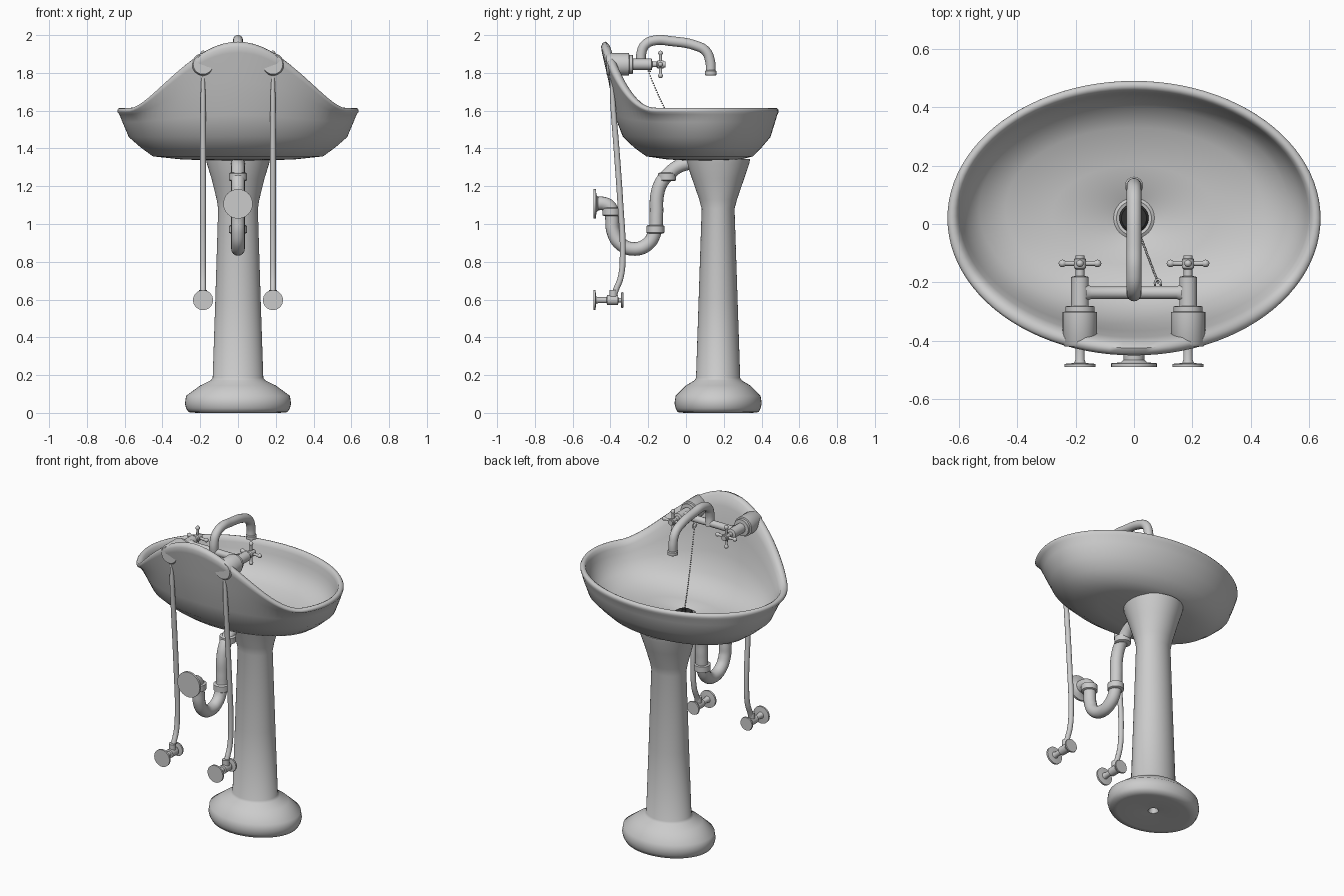
import bpy, bmesh, math
from mathutils import Vector, Matrix

if "Cube" in bpy.data.objects:
    bpy.data.objects.remove(bpy.data.objects["Cube"])


def finish(name, bm, angle=40):
    bmesh.ops.recalc_face_normals(bm, faces=bm.faces)
    me = bpy.data.meshes.new(name)
    bm.to_mesh(me)
    bm.free()
    ob = bpy.data.objects.new(name, me)
    bpy.context.collection.objects.link(ob)
    bpy.ops.object.select_all(action='DESELECT')
    ob.select_set(True)
    bpy.context.view_layer.objects.active = ob
    bpy.ops.object.shade_smooth_by_angle(angle=math.radians(angle))
    return ob


def loft(bm, rings):
    loops = [[bm.verts.new(p) for p in ring] for ring in rings]
    n = len(loops[0])
    for a, b in zip(loops, loops[1:]):
        for i in range(n):
            j = (i + 1) % n
            bm.faces.new((a[i], a[j], b[j], b[i]))
    bm.faces.new(loops[0][::-1])
    bm.faces.new(loops[-1])


def lathe(name, profile, origin=(0, 0, 0), axis=(0, 0, 1), n=32, angle=40):
    """Revolve (radius, height) or (rx, ry, height) points round an axis."""
    m = Matrix.Translation(origin) @ Vector((0, 0, 1)).rotation_difference(Vector(axis)).to_matrix().to_4x4()
    rings = []
    for p in profile:
        rx, ry, h = p if len(p) == 3 else (p[0], p[0], p[1])
        rings.append([m @ Vector((rx * math.cos(2 * math.pi * i / n), ry * math.sin(2 * math.pi * i / n), h))
                      for i in range(n)])
    bm = bmesh.new()
    loft(bm, rings)
    return finish(name, bm, angle)


def tube(name, pts, r):
    """Smooth round pipe through points; a 4th value scales the radius."""
    cu = bpy.data.curves.new(name, 'CURVE')
    cu.dimensions = '3D'
    cu.bevel_depth = r
    cu.bevel_resolution = 6
    cu.resolution_u = 8
    cu.use_fill_caps = True
    sp = cu.splines.new('BEZIER')
    sp.bezier_points.add(len(pts) - 1)
    for bp, p in zip(sp.bezier_points, pts):
        bp.co = p[:3]
        bp.handle_left_type = bp.handle_right_type = 'AUTO'
        bp.radius = p[3] if len(p) > 3 else 1
    ob = bpy.data.objects.new(name, cu)
    bpy.context.collection.objects.link(ob)
    bpy.ops.object.select_all(action='DESELECT')
    ob.select_set(True)
    bpy.context.view_layer.objects.active = ob
    bpy.ops.object.convert(target='MESH')
    bpy.ops.object.shade_smooth_by_angle(angle=math.radians(40))


def rise(phi):
    w = math.radians(66)
    return 0.35 * 0.5 * (1 + math.cos(math.pi * phi / w)) if phi < w else 0


# Basin: elliptical rings (half width, back y, front y, z, share of back rise)
basin = [(.10, .02, .2, 1.335, 0), (.30, -.10, .29, 1.342, 0), (.45, -.21, .355, 1.358, 0),
         (.515, -.275, .40, 1.405, 0), (.578, -.335, .447, 1.46, .01), (.612, -.378, .472, 1.54, .1),
         (.628, -.41, .484, 1.58, .5), (.638, -.445, .49, 1.592, .9), (.639, -.45, .49, 1.603, .96),
         (.633, -.442, .484, 1.612, .99), (.62, -.425, .472, 1.615, 1), (.607, -.405, .46, 1.608, .97),
         (.598, -.387, .452, 1.585, .87), (.588, -.366, .444, 1.55, .6), (.570, -.345, .432, 1.51, .3),
         (.53, -.30, .40, 1.455, .1), (.44, -.23, .33, 1.41, 0), (.28, -.14, .20, 1.385, 0),
         (.07, -.05, .09, 1.37, 0), (.05, -.03, .07, 1.355, 0)]
N = 96
rings = []
for a, yb, yf, z, t in basin:
    ring = []
    for i in range(N):
        th = 2 * math.pi * i / N
        phi = min(th, 2 * math.pi - th)
        ring.append((a * math.sin(th), (yb + yf) / 2 - (yf - yb) / 2 * math.cos(th), z + t * rise(phi)))
    rings.append(ring)
bm = bmesh.new()
loft(bm, rings)
finish("basin", bm, 60)

# Pedestal with oval foot
lathe("pedestal", [(.02, .02, .05), (.03, .03, .015), (.22, .18, 0), (.262, .215, .004), (.275, .225, .025),
                   (.281, .231, .05), (.275, .225, .09), (.20, .17, .145), (.145, .125, .172), (.134, .117, .185),
                   (.12, .103, .6), (.105, .087, 1.08), (.113, .1, 1.13), (.14, .138, 1.24),
                   (.165, .165, 1.32), (.17, .17, 1.345)], (0, .17, 0), n=48, angle=60)

# Drain flange and dark plug
lathe("drain_flange", [(.05, 0), (.07, 0), (.07, .008), (.06, .014), (.05, .01)], (0, .02, 1.365))
plug = lathe("drain_plug", [(.05, 0), (.05, .03), (.043, .036), (.012, .036), (.01, .05)], (0, .02, 1.355))
dark = bpy.data.materials.new("dark_rubber")
dark.diffuse_color = (.03, .03, .03, 1)
dark.use_nodes = True
dark.node_tree.nodes["Principled BSDF"].inputs["Base Color"].default_value = dark.diffuse_color
plug.data.materials.append(dark)

# Spout and crossbar
tube("spout", [(0, -.235, 1.83), (0, -.237, 1.90), (0, -.215, 1.95), (0, -.16, 1.973), (0, -.08, 1.968),
               (0, .05, 1.945), (0, .105, 1.915), (0, .128, 1.86), (0, .131, 1.80)], .026)
lathe("spout_outlet", [(.026, 0), (.031, .003), (.031, .022), (.026, .027)], (0, .131, 1.787))
lathe("crossbar", [(.03, -.165), (.021, -.145), (.021, .145), (.03, .165)], (0, -.235, 1.845), (1, 0, 0))

for side, s in (("left", -1), ("right", 1)):
    x = .185 * s
    # Tap body and stem
    lathe(side + "_tap_body", [(.052, -.42), (.059, -.41), (.059, -.302), (.05, -.30), (.05, -.282), (.03, -.28),
                               (.03, -.182), (.026, -.18), (.015, -.178), (.015, -.155), (.021, -.15),
                               (.021, -.12), (.016, -.118), (.016, -.108)], (x, 0, 1.845), (0, 1, 0))
    # Cross handle with ball ends
    for k in range(4):
        d = Vector((math.cos(k * math.pi / 2), 0, math.sin(k * math.pi / 2)))
        ball = [(.013 * math.sin(a), .06 - .013 * math.cos(a)) for a in (.7, 1.1, 1.57, 2.1, 2.6, 3.0)]
        lathe(f"{side}_handle_arm_{k}", [(.009, 0), (.008, .049)] + ball, (x, -.135, 1.845), d, 16, 60)
    # Supply pipe
    tube(side + "_supply_pipe", [(x, -.395, 1.78, .6), (x, -.388, 1.65, .9), (x, -.368, 1.4), (x, -.347, 1.1),
                                 (x, -.335, .85), (x, -.345, .72), (x, -.375, .64), (x, -.385, .60)], .0155)
    # Shut-off valve with wall flange and hand wheel
    lathe(side + "_valve", [(.053, -.49), (.053, -.479), (.02, -.476), (.016, -.465), (.016, -.42), (.026, -.418),
                            (.026, -.36), (.012, -.358), (.012, -.345), (.04, -.343), (.042, -.338),
                            (.04, -.332)], (x, 0, .597), (0, 1, 0))
    lathe(side + "_valve_nut", [(.021, 0), (.021, .035)], (x, -.385, .615), n=16)

# Waste pipe with trap
tube("waste_trap", [(0, -.48, 1.108), (0, -.43, 1.106), (0, -.40, 1.085), (0, -.392, 1.03), (0, -.385, .96),
                    (0, -.35, .898), (0, -.28, .868), (0, -.205, .892), (0, -.165, .96), (0, -.157, 1.05),
                    (0, -.153, 1.15), (0, -.13, 1.22), (0, -.09, 1.265), (0, -.04, 1.305), (0, .04, 1.325),
                    (0, .13, 1.325)], .036)
lathe("waste_wall_flange", [(.078, -.49), (.078, -.477), (.045, -.474), (.036, -.465)], (0, 0, 1.107), (0, 1, 0))
for i, (y, z) in enumerate(((-.395, 1.065), (-.162, .972), (-.10, 1.25))):
    lathe(f"waste_nut_{i}", [(.04, -.022), (.047, -.018), (.047, .018), (.04, .022)], (0, y, z))

# Bead chain from crossbar to plug
bm = bmesh.new()
for i in range(41):
    t = i / 40
    p = Vector((.082 - .08 * t, -.20 + .21 * t, 1.81 - .41 * (1.3 * t - .3 * t * t)))
    bmesh.ops.create_icosphere(bm, subdivisions=1, radius=.005, matrix=Matrix.Translation(p))
finish("plug_chain", bm, 80)
tube("chain_hook", [(.072, -.21, 1.83), (.073, -.197, 1.815), (.082, -.19, 1.808), (.091, -.197, 1.815),
                    (.092, -.21, 1.83)], .004)
